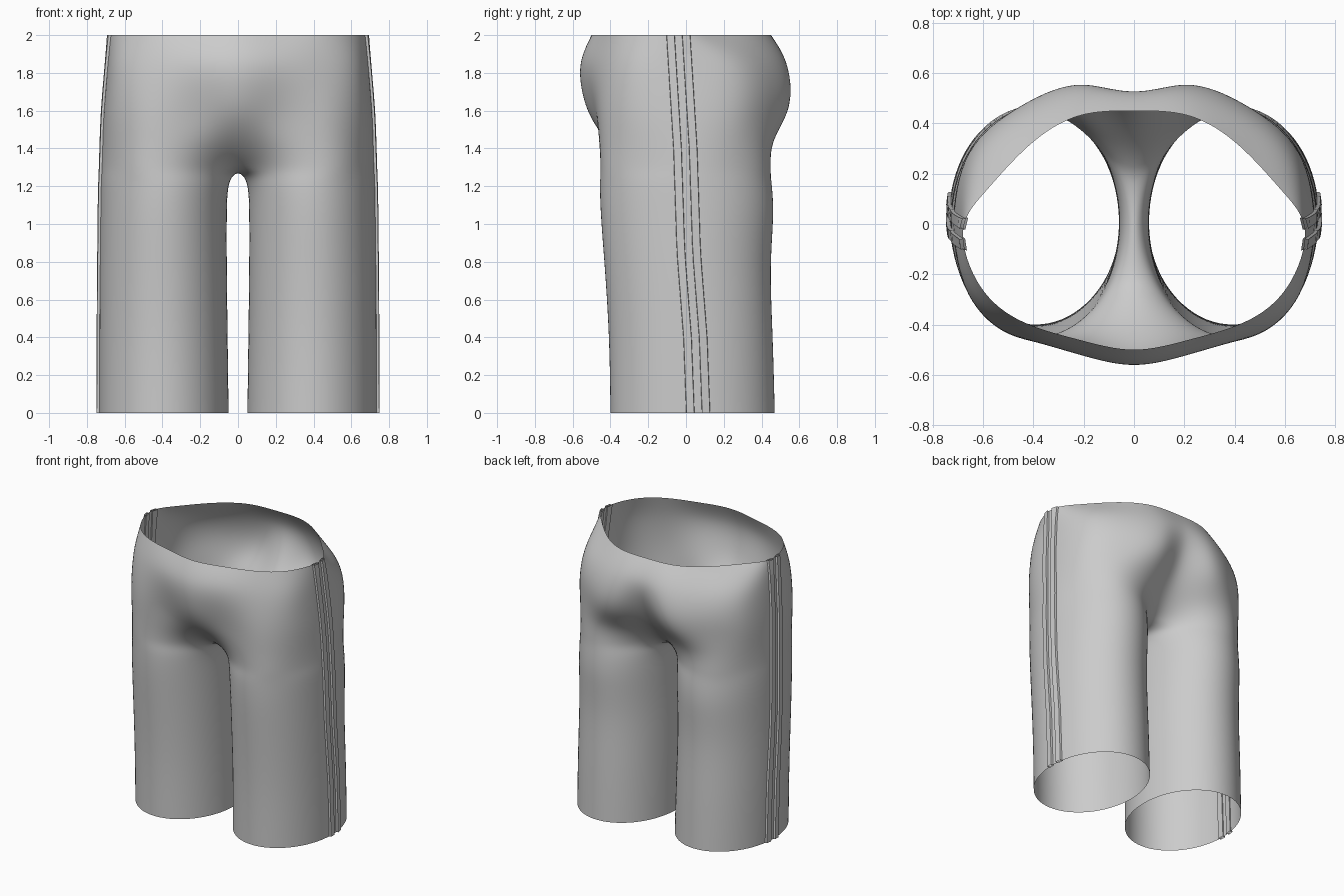
import bpy, bmesh, math
from mathutils import Vector
from mathutils.bvhtree import BVHTree

if "Cube" in bpy.data.objects:
    bpy.data.objects.remove(bpy.data.objects["Cube"])

# Leg rings: z, inner x, outer x, front y, back y
LEGS = [(0, .05, .735, -.40, .47), (.4, .055, .735, -.405, .46), (.78, .06, .732, -.43, .442),
        (1.06, .06, .73, -.453, .468), (1.23, .056, .727, -.457, .452)]
# Hip half-sections, from front seam round the side to back seam
HIPS = {
    1.29: [(0, -.22), (.24, -.415), (.5, -.44), (.66, -.26), (.725, 0), (.66, .26), (.49, .435), (.24, .41), (0, .19)],
    1.42: [(0, -.40), (.24, -.445), (.49, -.445), (.66, -.27), (.72, 0), (.66, .27), (.48, .435), (.24, .43), (0, .33)],
    1.56: [(0, -.51), (.22, -.475), (.47, -.45), (.66, -.28), (.715, 0), (.66, .28), (.46, .46), (.22, .53), (0, .44)],
    1.70: [(0, -.555), (.22, -.51), (.46, -.45), (.65, -.29), (.705, 0), (.65, .29), (.45, .475), (.2, .565), (0, .51)],
    1.86: [(0, -.57), (.22, -.53), (.45, -.435), (.64, -.28), (.69, 0), (.63, .26), (.44, .43), (.2, .535), (0, .545)],
    2.00: [(0, -.50), (.22, -.46), (.44, -.39), (.61, -.25), (.68, -.03), (.59, .13), (.42, .31), (.22, .43), (0, .45)],
}


def cage(points, closed, steps=8):
    """Push control points out so the subdivided ring passes through the targets."""
    target = [Vector(p) for p in points]
    cur = [p.copy() for p in target]
    n = len(cur)
    for _ in range(steps):
        new = []
        for i, p in enumerate(cur):
            a, b = cur[i - 1], cur[(i + 1) % n]
            if not closed and i == 0:
                a = Vector((-b.x, b.y))
            if not closed and i == n - 1:
                b = Vector((-a.x, a.y))
            new.append(p + target[i] - (a + 4 * p + b) / 6)
        cur = new
    return cur


def add_mirror(obj):
    m = obj.modifiers.new("mirror", 'MIRROR')
    m.use_clip = True
    m.merge_threshold = .001


def make_object(name, bm):
    bmesh.ops.recalc_face_normals(bm, faces=bm.faces)
    me = bpy.data.meshes.new(name)
    bm.to_mesh(me)
    bm.free()
    obj = bpy.data.objects.new(name, me)
    bpy.context.collection.objects.link(obj)
    return obj


# Trouser body: one half cage, mirrored and subdivided
bm = bmesh.new()
rows = []
for z, xi, xo, yf, yb in LEGS:
    cx, cy, rx, ry = (xi + xo) / 2, (yf + yb) / 2, (xo - xi) / 2, (yb - yf) / 2
    angles = [math.pi + math.tau * k / 10 for k in range(10)]
    ring = cage([(cx + rx * math.cos(a), cy + ry * math.sin(a)) for a in angles], True)
    rows.append([bm.verts.new((p.x, p.y, z)) for p in ring])
for z, pts in HIPS.items():
    crotch = bm.verts.new((0, 0, 1.285)) if z == 1.29 else None
    ring = cage(pts, False, 1 if z < 1.5 else 8)
    rows.append([crotch] + [bm.verts.new((p.x, p.y, z)) for p in ring])
for lo, hi in zip(rows, rows[1:]):
    for j in range(10):
        k = (j + 1) % 10
        quad = (lo[j], lo[k], hi[k], hi[j])
        if None not in quad:
            bm.faces.new(quad)
body = make_object("trouser_body", bm)
add_mirror(body)
sub = body.modifiers.new("smooth", 'SUBSURF')
sub.levels = sub.render_levels = 3
for p in body.data.polygons:
    p.use_smooth = True

# Side stripes: two raised bands laid on the outer leg
bpy.context.view_layer.update()
tree = BVHTree.FromObject(body, bpy.context.evaluated_depsgraph_get())


def on_side(y, z):
    hit = tree.ray_cast(Vector((2, y, min(max(z, .003), 1.997))), Vector((-1, 0, 0)))[0]
    return hit.x if hit else .68


def front_edge(z):
    path = [(0, 0), (.4, -.015), (.85, -.05), (1.4, -.068), (2, -.105)]
    for (z0, y0), (z1, y1) in zip(path, path[1:]):
        if z <= z1:
            return y0 + (y1 - y0) * (z - z0) / (z1 - z0)


for name, offset in (("front_side_stripe", 0), ("back_side_stripe", .083)):
    bm = bmesh.new()
    prev = None
    for i in range(21):
        z = i / 10
        y0 = front_edge(z) + offset
        y1 = y0 + .046
        xa, xb = on_side(y0, z), on_side(y1, z)
        row = [bm.verts.new(c) for c in ((xa - .008, y0, z), (xa + .014, y0 + .003, z),
                                         (xb + .014, y1 - .003, z), (xb - .008, y1, z))]
        if prev:
            for a in range(4):
                b = (a + 1) % 4
                bm.faces.new((prev[a], prev[b], row[b], row[a]))
        prev = row
    add_mirror(make_object(name, bm))
